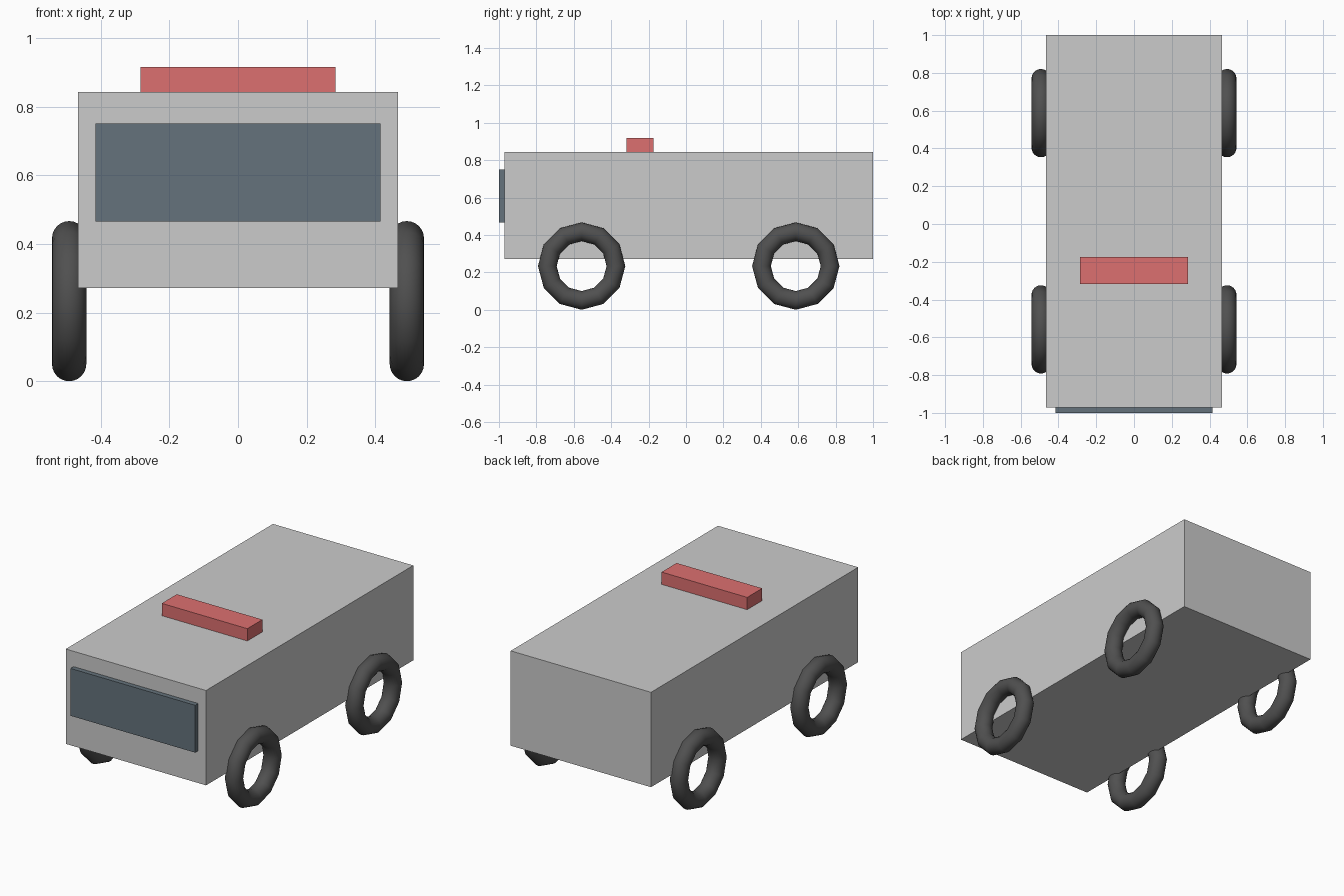
import bpy
from math import pi

if "Cube" in bpy.data.objects:
    bpy.data.objects.remove(bpy.data.objects["Cube"])


def paint(obj, name, rgb):
    mat = bpy.data.materials.get(name) or bpy.data.materials.new(name)
    mat.diffuse_color = (*rgb, 1)
    mat.use_nodes = True
    mat.node_tree.nodes["Principled BSDF"].inputs["Base Color"].default_value = mat.diffuse_color
    obj.data.materials.append(mat)


def box(name, lo, hi):
    centre = [(a + b) / 2 for a, b in zip(lo, hi)]
    bpy.ops.mesh.primitive_cube_add(size=1, location=centre)
    obj = bpy.context.object
    obj.name = name
    obj.scale = [b - a for a, b in zip(lo, hi)]
    bpy.ops.object.transform_apply(location=False, rotation=False, scale=True)
    return obj


# Van body
box("body", (-0.467, -0.971, 0.272), (0.467, 1.0, 0.843))

# Windscreen standing just proud of the front face
windscreen = box("windscreen", (-0.415, -1.0, 0.466), (0.415, -0.969, 0.751))
paint(windscreen, "glass", (0.13, 0.17, 0.2))

# Roof light bar
light_bar = box("light_bar", (-0.285, -0.318, 0.842), (0.285, -0.175, 0.917))
paint(light_bar, "red", (0.72, 0.16, 0.16))

# Four open ring wheels, twelve-sided around the rim
for end, y in (("front", -0.558), ("rear", 0.587)):
    for side, x in (("left", -0.4925), ("right", 0.4925)):
        bpy.ops.mesh.primitive_torus_add(
            major_segments=12, minor_segments=24,
            major_radius=0.1835, minor_radius=0.05,
            location=(x, y, 0.2335), rotation=(0, pi / 2, 0))
        wheel = bpy.context.object
        wheel.name = f"{end}_{side}_wheel"
        bpy.ops.object.shade_smooth()
        paint(wheel, "rubber", (0.08, 0.08, 0.08))
